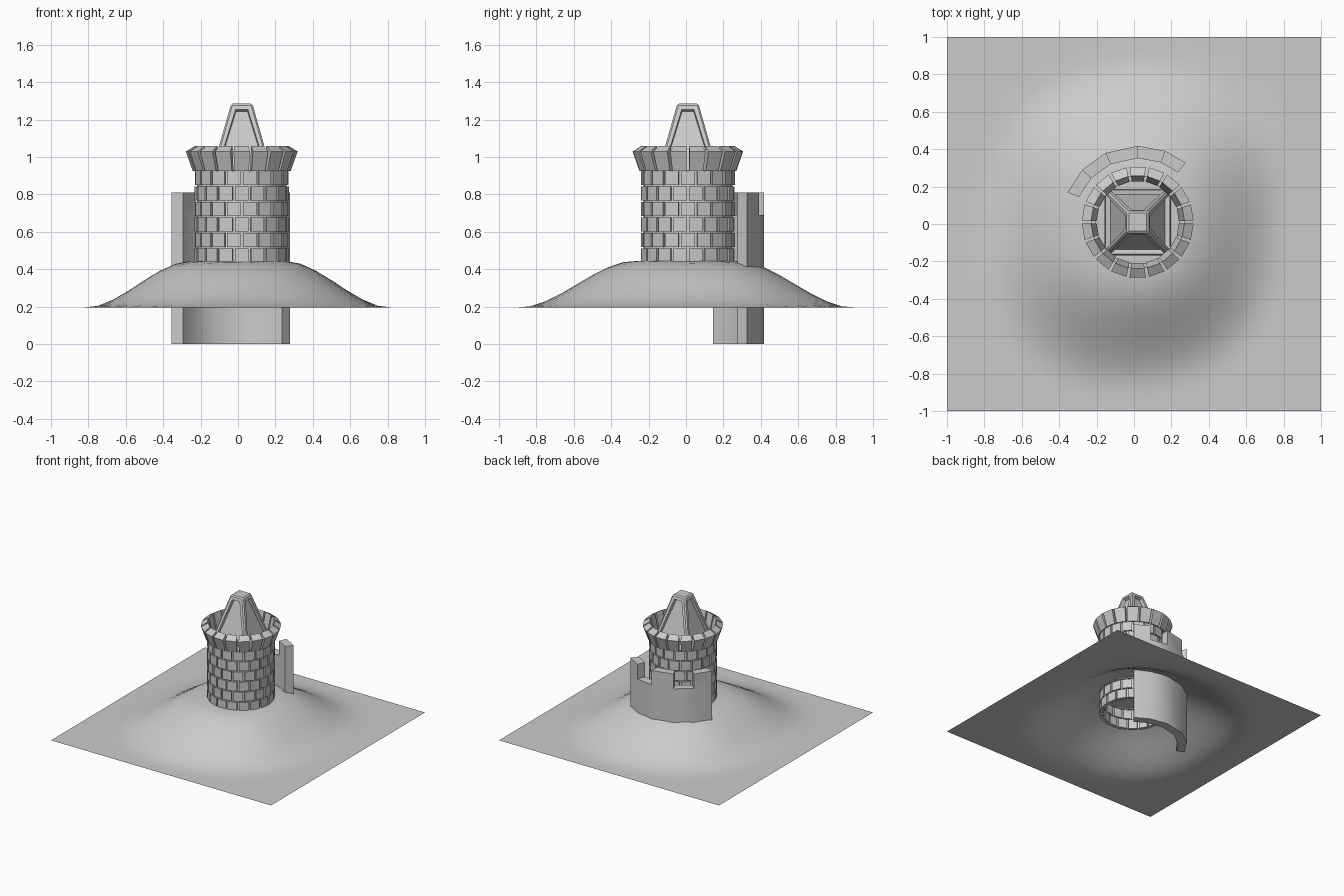
import bpy, bmesh
from math import sin, cos, pi, radians, hypot, atan2

if "Cube" in bpy.data.objects:
    bpy.data.objects.remove(bpy.data.objects["Cube"])

CX, CY = 0.02, 0.01          # tower axis


def finish(name, bm, smooth=None):
    bmesh.ops.recalc_face_normals(bm, faces=bm.faces[:])
    me = bpy.data.meshes.new(name)
    bm.to_mesh(me)
    bm.free()
    ob = bpy.data.objects.new(name, me)
    bpy.context.collection.objects.link(ob)
    if smooth:
        bpy.ops.object.select_all(action='DESELECT')
        ob.select_set(True)
        bpy.context.view_layer.objects.active = ob
        bpy.ops.object.shade_smooth_by_angle(angle=radians(smooth))
    return ob


def ring_block(bm, profile, a0, a1):
    """Block made from an (r, z) profile spanning two angles about the tower axis."""
    ends = [[bm.verts.new((CX + r * cos(a), CY + r * sin(a), z)) for r, z in profile]
            for a in (a0, a1)]
    n = len(profile)
    bm.faces.new(ends[0])
    bm.faces.new(ends[1][::-1])
    for i in range(n):
        j = (i + 1) % n
        bm.faces.new((ends[0][i], ends[1][i], ends[1][j], ends[0][j]))


# Hill: square sheet with a rounded, slightly irregular mound
def hill_height(x, y):
    t = atan2(y, x)
    s = 1.07 - 0.05 * cos(2 * t) - 0.03 * cos(4 * t) + 0.03 * sin(2 * t)
    u = min(max((hypot(x, y) / s - 0.25) / 0.57, 0), 1)
    return 0.195 + 0.25 * (1 - u * u * (3 - 2 * u))


bm = bmesh.new()
bmesh.ops.create_grid(bm, x_segments=24, y_segments=24, size=1)
for v in bm.verts:
    v.co.z = hill_height(v.co.x, v.co.y)
hill = finish("hill", bm, 60)
for p in hill.data.polygons:     # sheet faces upward
    if p.normal.z < 0:
        hill.data.flip_normals()
    break

# Tower core: open tube behind the bricks
bm = bmesh.new()
bmesh.ops.create_cone(bm, cap_ends=False, segments=36, radius1=0.238, radius2=0.238, depth=0.655)
bmesh.ops.translate(bm, verts=bm.verts, vec=(CX, CY, 0.6025))
finish("tower_core", bm, 30)

# Tower bricks: eight staggered courses of eighteen
N, STEP, ROW = 18, 2 * pi / 18, 0.083
bm = bmesh.new()
for row in range(8):
    z1 = 0.925 - row * ROW
    z0 = z1 - 0.075
    for k in range(N):
        a = (k + 0.5 * (row % 2)) * STEP
        ring_block(bm, [(0.225, z0), (0.252, z0), (0.252, z1), (0.225, z1)],
                   a - 0.42 * STEP, a + 0.42 * STEP)
finish("tower_bricks", bm)

# Crown: flared blocks leaning outwards
bm = bmesh.new()
for k in range(N):
    a = (k + 0.5) * STEP
    ring_block(bm, [(0.22, 0.93), (0.262, 0.925), (0.299, 1.03), (0.25, 1.06)],
               a - 0.42 * STEP, a + 0.42 * STEP)
finish("crown_blocks", bm)

# Roof: truncated pyramid with recessed side panels
bm = bmesh.new()
levels = [(0.178, 0.86), (0.057, 1.285)]
lo, hi = [[bm.verts.new((CX + sx * h, CY + sy * h, z))
           for sx, sy in ((-1, -1), (1, -1), (1, 1), (-1, 1))] for h, z in levels]
bm.faces.new(lo[::-1])
bm.faces.new(hi)
sides = [bm.faces.new((lo[i], lo[(i + 1) % 4], hi[(i + 1) % 4], hi[i])) for i in range(4)]
corners = [e for e in bm.edges if any(v in hi for v in e.verts)]
bmesh.ops.recalc_face_normals(bm, faces=bm.faces[:])
bmesh.ops.inset_individual(bm, faces=sides, thickness=0.04)
bmesh.ops.inset_individual(bm, faces=sides, thickness=0.004, depth=-0.025)
bmesh.ops.bevel(bm, geom=corners, offset=0.009, segments=1, affect='EDGES')
finish("roof", bm)

# Curtain wall: curved wall behind the tower with alternating merlons
bm = bmesh.new()
angles = [radians(a) for a in (157, 136.5, 115, 90, 69, 51)]
tops = [0.81, 0.69, 0.81, 0.69, 0.81]
RI, RO, BASE = 0.342, 0.408, 0.69


def station(a, z):
    return [bm.verts.new((CX + r * cos(a), CY + r * sin(a), z)) for r in (RI, RO)]


low = [station(a, 0) for a in angles]
mid = [station(a, BASE) for a in angles]
for i, top in enumerate(tops):
    j = i + 1
    for s in (0, 1):
        bm.faces.new((low[i][s], low[j][s], mid[j][s], mid[i][s]))
    bm.faces.new((low[i][0], low[i][1], low[j][1], low[j][0]))
    if top == BASE:
        bm.faces.new((mid[i][0], mid[i][1], mid[j][1], mid[j][0]))
    else:
        up = [station(angles[i], top), station(angles[j], top)]
        for s in (0, 1):
            bm.faces.new((mid[i][s], mid[j][s], up[1][s], up[0][s]))
        for m, u in ((mid[i], up[0]), (mid[j], up[1])):
            bm.faces.new((m[0], m[1], u[1], u[0]))
        bm.faces.new((up[0][0], up[0][1], up[1][1], up[1][0]))
for k in (0, -1):
    bm.faces.new((low[k][0], low[k][1], mid[k][1], mid[k][0]))
finish("curtain_wall", bm, 30)
